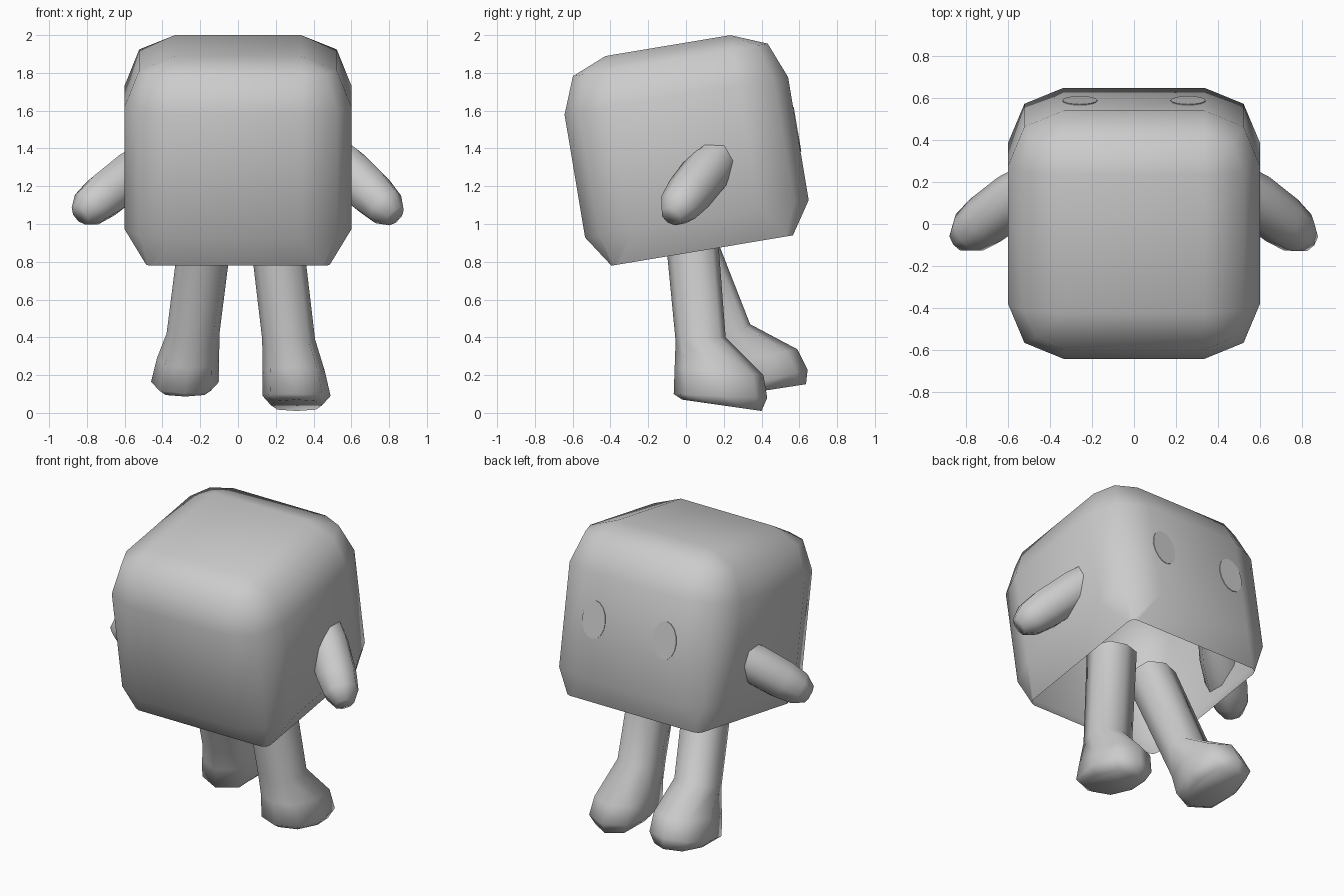
import bpy
import bmesh
from math import cos, sin, pi, radians
from mathutils import Vector, Matrix

cube = bpy.data.objects.get("Cube")
if cube:
    bpy.data.objects.remove(cube, do_unlink=True)

grey = bpy.data.materials.new("plain_grey")
grey.use_nodes = True
grey.diffuse_color = (0.6, 0.6, 0.6, 1)
grey.node_tree.nodes["Principled BSDF"].inputs["Base Color"].default_value = (0.6, 0.6, 0.6, 1)


def loft(name, rings, cap_start=True, cap_end=True, matrix=None, angle=75):
    """Skin a list of equal-length point rings into one smooth object."""
    bm = bmesh.new()
    rows = [[bm.verts.new(p) for p in ring] for ring in rings]
    n = len(rows[0])
    for a, b in zip(rows, rows[1:]):
        for i in range(n):
            j = (i + 1) % n
            bm.faces.new((a[i], a[j], b[j], b[i]))
    if cap_start:
        bm.faces.new(rows[0][::-1])
    if cap_end:
        bm.faces.new(rows[-1])
    bmesh.ops.remove_doubles(bm, verts=bm.verts[:], dist=0.001)
    if matrix:
        bm.transform(matrix)
    bmesh.ops.recalc_face_normals(bm, faces=bm.faces[:])
    mesh = bpy.data.meshes.new(name)
    bm.to_mesh(mesh)
    bm.free()
    mesh.materials.append(grey)
    obj = bpy.data.objects.new(name, mesh)
    bpy.context.collection.objects.link(obj)
    bpy.ops.object.select_all(action='DESELECT')
    obj.select_set(True)
    bpy.context.view_layer.objects.active = obj
    bpy.ops.object.shade_smooth_by_angle(angle=radians(angle))
    return obj


def rounded_square(half, r, z):
    """Square ring with two-segment rounded corners."""
    ring = []
    for k in range(4):
        turn = Matrix.Rotation(k * pi / 2, 3, 'Z')
        m = half - 0.293 * r
        for x, y in ((half, half - r), (m, m), (half - r, half)):
            ring.append(turn @ Vector((x, y, z)))
    return ring


# Head: rounded box, open underneath, tipped backwards
tilt = Matrix.Translation((0, -0.005, 1.402)) @ Matrix.Rotation(radians(9.5), 4, 'X')
levels = [(0.487, 0.04, -0.55), (0.6, 0.264, -0.38), (0.6, 0.264, 0.28),
          (0.523, 0.187, 0.473), (0.335, 0, 0.55)]
loft("head", [rounded_square(*lv) for lv in levels], cap_start=False, matrix=tilt)

# Eyes: thin oval plates on the face
for side, label in ((1, "left"), (-1, "right")):
    def oval(y):
        return [Vector((side * 0.258 + 0.083 * cos(a), y, 0.12 * sin(a)))
                for a in (i * pi / 8 for i in range(16))]
    loft(label + "_eye", [oval(0.598), oval(0.604)], matrix=tilt, angle=30)


# Arms: tapered stubs with rounded ends
def arm(name, root, tip):
    axis = (tip - root).normalized()
    u = axis.cross(Vector((0, 0, 1))).normalized()
    v = axis.cross(u)
    length = (tip - root).length
    rings = []
    for t, r in ((0, 0.11), (0.3, 0.128), (0.75, 0.125), (1, 0.108), (1.17, 0.06)):
        c = root + axis * length * t
        rings.append([c + r * (u * cos(i * pi / 4) + v * sin(i * pi / 4)) for i in range(8)])
    loft(name, rings)


arm("left_arm", Vector((0.48, 0.19, 1.38)), Vector((0.78, -0.04, 1.09)))
arm("right_arm", Vector((-0.48, 0.19, 1.33)), Vector((-0.785, -0.04, 1.09)))


# Legs: straight shaft running into a rounded foot
def leg_ring(cx, back_y, back_z, front_y, front_z, rx):
    mid = Vector((cx, (back_y + front_y) / 2, (back_z + front_z) / 2))
    fwd = Vector((0, (front_y - back_y) / 2, (front_z - back_z) / 2))
    out = Vector((rx, 0, 0))
    ring = []
    for i in range(8):
        k = 1.07 if i % 2 else 1
        ring.append(mid + k * (out * cos(i * pi / 4) + fwd * sin(i * pi / 4)))
    return ring


leg_shape = [(0.19, -0.12, 1.05, 0.16, 1.05, 0.14),
             (0.268, -0.055, 0.38, 0.21, 0.40, 0.14),
             (0.295, -0.06, 0.24, 0.41, 0.20, 0.165),
             (0.31, -0.065, 0.10, 0.43, 0.08, 0.18),
             (0.31, -0.02, 0.07, 0.40, 0.01, 0.135)]
rings = [leg_ring(*s) for s in leg_shape]
loft("left_leg", rings)

# The right leg is the mirrored left one, swung at the hip
hip = Vector((0.2, 0.02, 1.06))
swing = (Matrix.Translation((0.03, -0.055, -0.015)) @ Matrix.Scale(-1, 4, (1, 0, 0))
         @ Matrix.Translation(hip) @ Matrix.Rotation(radians(17), 4, 'X')
         @ Matrix.Translation(-hip))
loft("right_leg", rings, matrix=swing)
